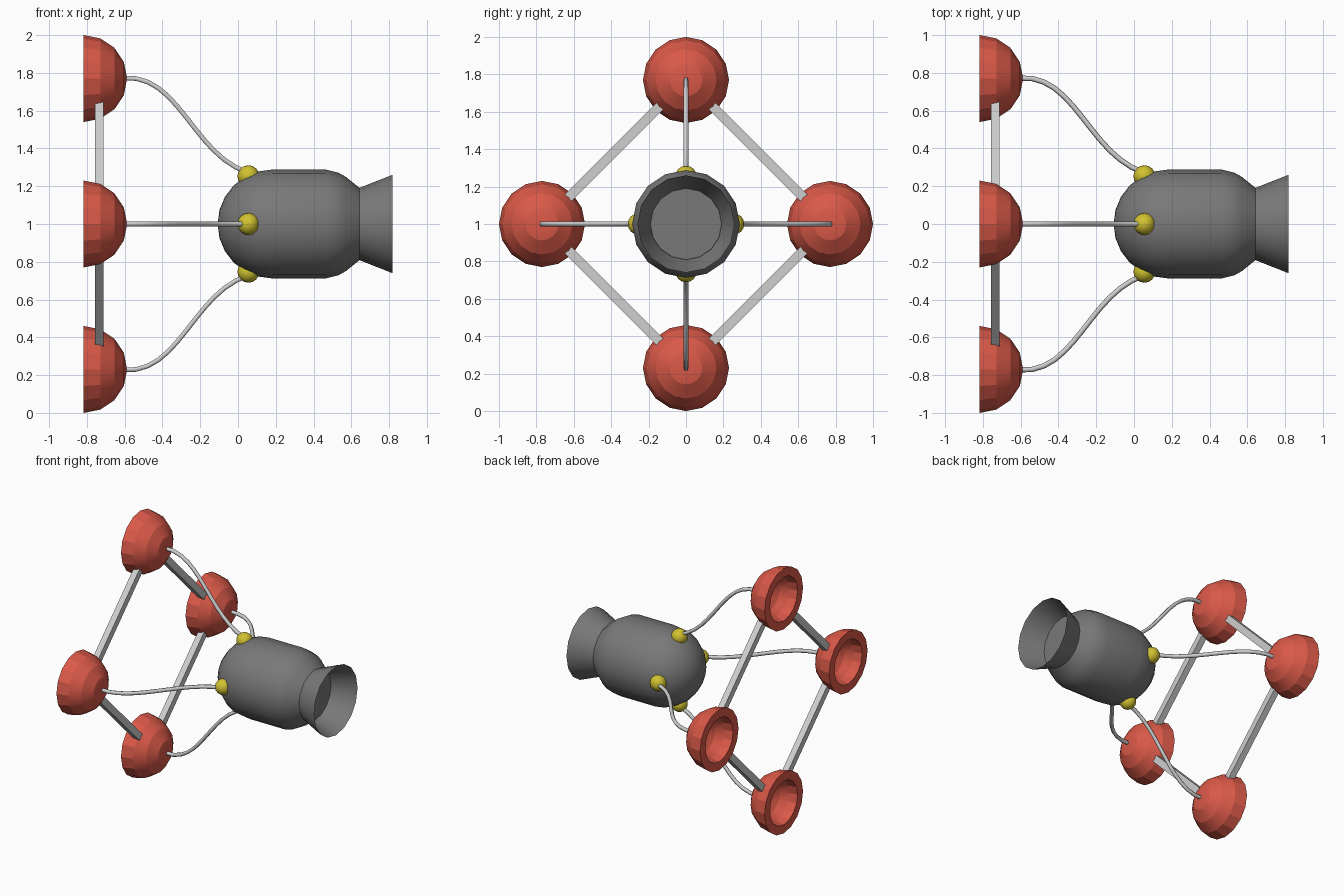
import bpy, bmesh, math
from mathutils import Vector, Matrix

if "Cube" in bpy.data.objects:
    bpy.data.objects.remove(bpy.data.objects["Cube"])


def material(name, rgb):
    m = bpy.data.materials.new(name)
    m.diffuse_color = (*rgb, 1)
    m.use_nodes = True
    m.node_tree.nodes["Principled BSDF"].inputs["Base Color"].default_value = m.diffuse_color
    return m


RED = material("red", (0.70, 0.10, 0.065))
GREY = material("dark grey", (0.19, 0.19, 0.19))
SILVER = material("silver", (0.62, 0.62, 0.62))
YELLOW = material("yellow", (0.64, 0.54, 0.03))


def finish(bm, name, mat, smooth=None):
    me = bpy.data.meshes.new(name)
    bm.to_mesh(me)
    bm.free()
    ob = bpy.data.objects.new(name, me)
    bpy.context.collection.objects.link(ob)
    me.materials.append(mat)
    if smooth:
        bpy.ops.object.select_all(action='DESELECT')
        ob.select_set(True)
        bpy.context.view_layer.objects.active = ob
        bpy.ops.object.shade_smooth_by_angle(angle=math.radians(smooth))
    return ob


def lathe(name, profile, centre, mat, sides=16, smooth=35):
    """Spin (x, radius) points round the x axis through centre."""
    bm = bmesh.new()
    vs = [bm.verts.new((x, 0, r)) for x, r in profile]
    es = [bm.edges.new(p) for p in zip(vs, vs[1:])]
    bmesh.ops.spin(bm, geom=vs + es, cent=(0, 0, 0), axis=(1, 0, 0),
                   angle=math.tau, steps=sides, use_duplicate=False)
    bmesh.ops.remove_doubles(bm, verts=bm.verts, dist=1e-4)
    bmesh.ops.recalc_face_normals(bm, faces=bm.faces)
    bmesh.ops.translate(bm, verts=bm.verts, vec=centre)
    return finish(bm, name, mat, smooth)


# Engine body: domed front, straight barrel, tapered rear with flat cap
R = 0.288
dome = [(0.18 - R * math.cos(a), R * math.sin(a))
        for a in (math.pi / 2 * i / 6 for i in range(7))]
lathe("engine_body", dome + [(0.465, R), (0.53, 0.272), (0.57, 0.25),
                             (0.645, 0.19), (0.645, 0)], (0, 0, 1), GREY)
# Open flared nozzle
lathe("nozzle", [(0.64, 0.19), (0.817, 0.26)], (0, 0, 1), GREY)

# Four hollow cups with their ball joints and cables
arc = [math.pi / 2 * i / 4 for i in range(5)]
cup = [(0.23 * math.cos(a), 0.23 * math.sin(a)) for a in arc]
cup += [(0.165 * math.cos(a), 0.165 * math.sin(a)) for a in reversed(arc)]
D = 0.77
for i, side in enumerate(("top", "right", "bottom", "left")):
    out = Vector((0, round(math.sin(i * math.pi / 2)), round(math.cos(i * math.pi / 2))))
    base = Vector((0, 0, 1))
    lathe(side + "_cup", cup, base + out * D + Vector((-0.817, 0, 0)), RED, 16, 20)

    bm = bmesh.new()
    bmesh.ops.create_uvsphere(bm, u_segments=16, v_segments=8, radius=0.058,
                              matrix=Matrix.Translation(base + out * 0.253 + Vector((0.055, 0, 0))))
    finish(bm, side + "_joint", YELLOW, 50)

    cu = bpy.data.curves.new(side + "_cable", 'CURVE')
    cu.dimensions = '3D'
    cu.bevel_depth = 0.014
    cu.bevel_resolution = 1
    cu.resolution_u = 12
    sp = cu.splines.new('BEZIER')
    sp.bezier_points.add(1)
    for p, (x, r), (hx, hr) in zip(sp.bezier_points, ((-0.61, 0.772), (0.06, 0.27)),
                                   ((0.30, 0.03), (0.30, -0.09))):
        p.handle_left_type = p.handle_right_type = 'FREE'
        p.co = base + out * r + Vector((x, 0, 0))
        h = out * hr + Vector((hx, 0, 0))
        p.handle_left, p.handle_right = p.co - h, p.co + h
    cu.materials.append(SILVER)
    bpy.context.collection.objects.link(bpy.data.objects.new(side + "_cable", cu))

    # Square strut to the next cup
    bm = bmesh.new()
    length = D * math.sqrt(2) - 0.34
    bmesh.ops.create_cube(bm, size=1, matrix=Matrix.Diagonal((0.046, length, 0.05, 1)))
    mid = D / math.sqrt(2)
    ang = -math.pi / 4 - i * math.pi / 2
    direction = Vector((0, math.sin(math.pi / 4 + i * math.pi / 2),
                        math.cos(math.pi / 4 + i * math.pi / 2)))
    bm.transform(Matrix.Translation(base + direction * mid + Vector((-0.735, 0, 0)))
                 @ Matrix.Rotation(ang, 4, 'X'))
    finish(bm, side + "_strut", SILVER)
